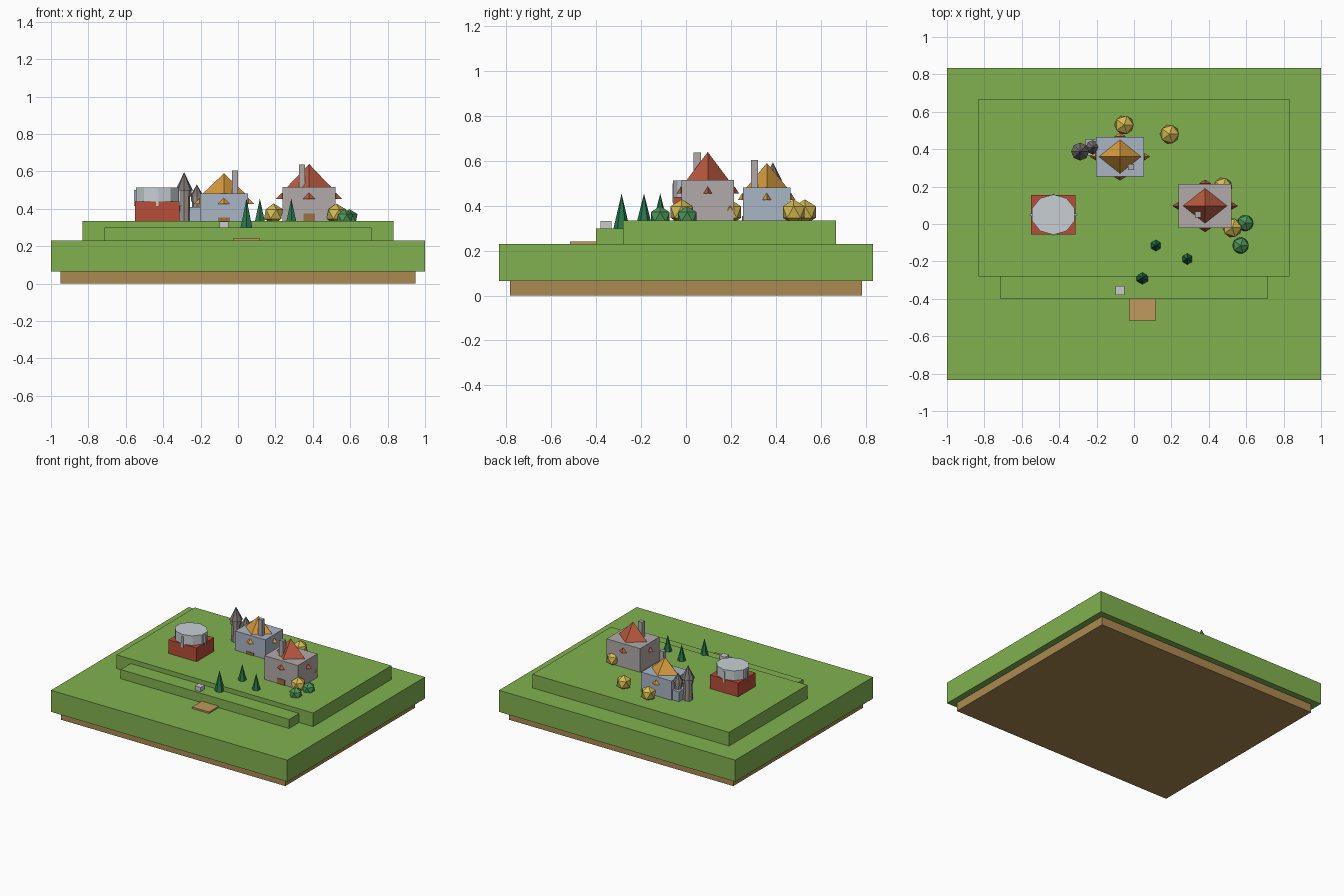
import bpy
from math import pi

if "Cube" in bpy.data.objects:
    bpy.data.objects.remove(bpy.data.objects["Cube"])

mats = {}


def paint(o, rgb):
    if rgb is None:
        return
    if rgb not in mats:
        m = bpy.data.materials.new("paint_%d_%d_%d" % rgb)
        m.diffuse_color = [(c / 255) ** 2.2 for c in rgb] + [1]
        m.use_nodes = True
        m.node_tree.nodes["Principled BSDF"].inputs["Base Color"].default_value = m.diffuse_color
        mats[rgb] = m
    o.data.materials.append(mats[rgb])


def box(name, x0, x1, y0, y1, z0, z1, rgb=None):
    bpy.ops.mesh.primitive_cube_add(size=1, location=((x0 + x1) / 2, (y0 + y1) / 2, (z0 + z1) / 2))
    o = bpy.context.object
    o.name = name
    o.scale = (x1 - x0, y1 - y0, z1 - z0)
    paint(o, rgb)
    return o


def cone(name, x, y, z0, z1, rx, ry, sides, rgb=None, top=0.0, turn=0.0):
    # unit frustum scaled to size; top is the ratio of top to bottom radius
    bpy.ops.mesh.primitive_cone_add(vertices=sides, radius1=1, radius2=top, depth=1,
                                    location=(x, y, (z0 + z1) / 2))
    o = bpy.context.object
    o.name = name
    if turn:
        o.rotation_euler.z = turn
        bpy.ops.object.transform_apply(location=False, rotation=True, scale=False)
    o.scale = (rx, ry, z1 - z0)
    paint(o, rgb)
    return o


GREEN, DIRT = (128, 176, 80), (170, 136, 82)
ORANGE, RED, BRICK = (212, 152, 62), (184, 90, 64), (184, 78, 60)
BLUE, STONE, WARM = (168, 180, 196), (150, 142, 136), (176, 170, 168)
GOLD, LEAF, PINE = (212, 186, 82), (76, 148, 88), (44, 116, 78)
PALE, WOOD = (198, 206, 210), (158, 112, 62)
TOP = 0.335

# Ground layers
box("dirt_base", -.95, .95, -.785, .785, 0, .065, DIRT)
box("grass_base", -1, 1, -.833, .833, .065, .23, GREEN)
box("upper_terrace", -.832, .832, -.28, .668, .23, TOP, GREEN)
box("lower_terrace", -.713, .713, -.40, -.28, .23, .30, GREEN)
box("path_slab", -.027, .117, -.517, -.40, .23, .242, (190, 152, 92))
box("stone_block", -.10, -.05, -.38, -.332, .30, .332, (215, 218, 218))


def house(name, cx, cy, hx, hy, eave, peak, rx, ry, dormer_z, walls, roof, chim, chim_top, door_top):
    box(name + "_walls", cx - hx, cx + hx, cy - hy, cy + hy, TOP, eave, walls)
    cone(name + "_roof", cx, cy, eave, peak, rx, ry, 4, roof)
    # small window hoods on all four walls
    for i, (sx, sy) in enumerate(((1, 0), (-1, 0), (0, 1), (0, -1))):
        cone(f"{name}_window_hood_{i}", cx + sx * (hx + .002), cy + sy * (hy + .002),
             dormer_z, dormer_z + .032, .032, .02, 4, roof)
    x, y = chim
    box(name + "_chimney", x - .017, x + .017, y - .016, y + .016, eave - .02, chim_top, WARM)
    box(name + "_door", cx - .031, cx + .031, cy - hy - .004, cy - hy + .01, TOP - .01, door_top, WOOD)


house("blue_house", -.075, .36, .128, .106, .482, .59, .113, .09, .426, BLUE, ORANGE,
      (-.016, .305), .605, .355)
house("grey_house", .38, .097, .142, .118, .516, .64, .118, .093, .454, WARM, RED,
      (.342, .05), .637, .375)

# Side annex and turrets
box("annex", -.26, -.2, .365, .455, TOP, .41, BLUE)


def turret(name, x, y, r, collar, eave, peak):
    cone(name + "_shaft", x, y, TOP, collar, r * .72, r * .72, 8, STONE, .9)
    cone(name + "_collar", x, y, collar, eave, r * .8, r * .8, 8, STONE, 1.0)
    cone(name + "_spire", x, y, eave, peak, r, r, 8, (120, 114, 112))


turret("tall_turret", -.288, .387, .048, .465, .497, .595)
turret("short_turret", -.22, .41, .038, .44, .465, .53)

# Red workshop with a pale drum on top
box("workshop_walls", -.55, -.312, -.055, .155, TOP, .44, BRICK)
cone("workshop_drum", -.431, .05, .44, .513, .12, .108, 10, PALE, 1.0)
for i, (x, y) in enumerate(((-.431, -.055), (-.431, .155), (-.55, .05), (-.312, .05))):
    box(f"workshop_post_{i}", x - .007, x + .007, y - .006, y + .006, .415, .50, PALE)

# Pines
for i, (x, y, z, r) in enumerate(((.045, -.287, .30, .036), (.117, -.115, TOP, .03), (.285, -.187, TOP, .03))):
    cone(f"pine_{i}", x, y, z, .455, r, r, 6, PINE)

# Round bushes
for i, (x, y, z, r, c) in enumerate((
        (-.053, .53, .372, .057, GOLD), (.19, .48, .372, .057, GOLD),
        (.475, .197, .372, .057, GOLD), (.525, -.02, .372, .057, GOLD),
        (.595, .005, .35, .049, LEAF), (.57, -.115, .35, .049, LEAF))):
    bpy.ops.mesh.primitive_ico_sphere_add(subdivisions=1, radius=r, location=(x, y, z))
    bpy.context.object.name = f"bush_{i}"
    paint(bpy.context.object, c)
